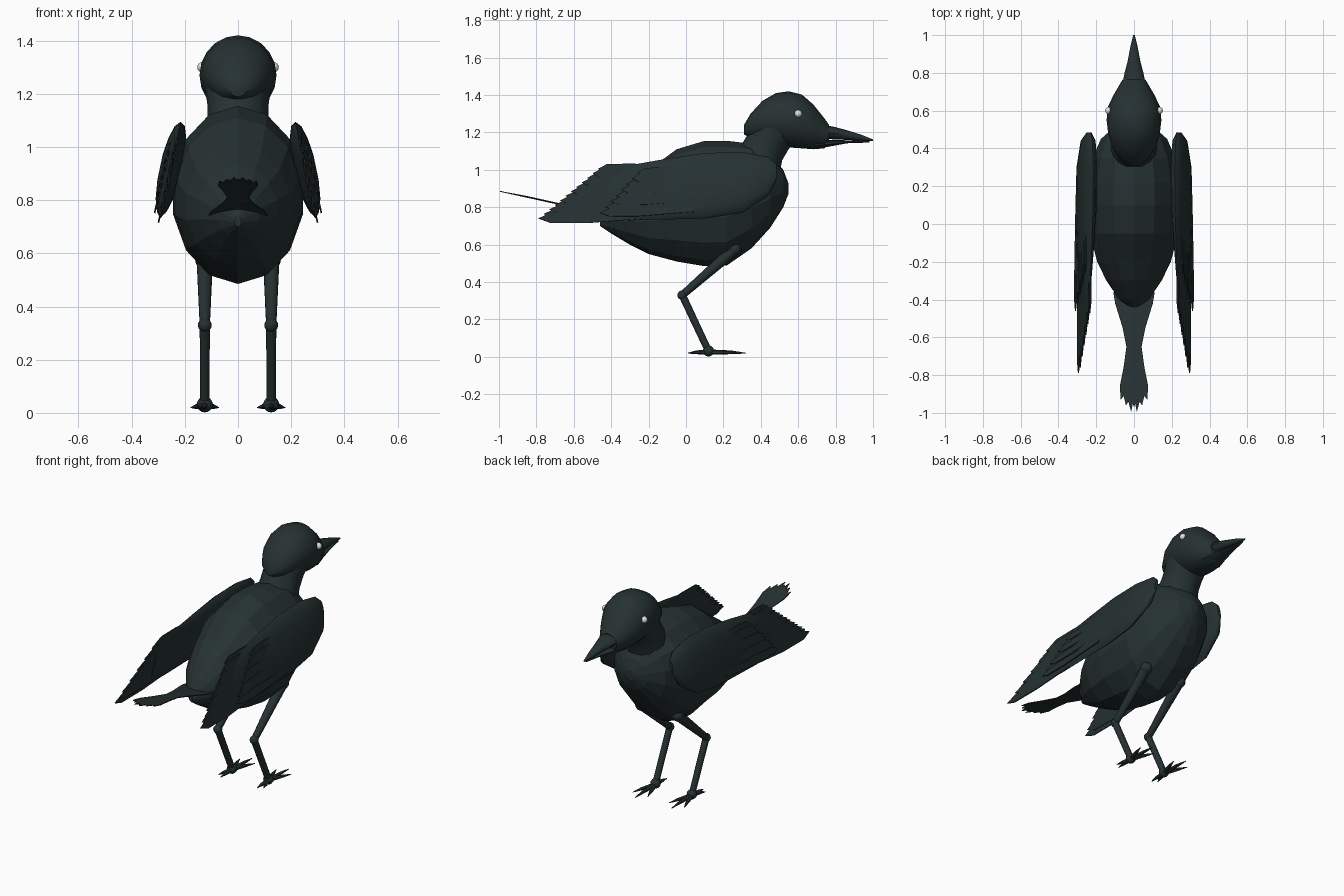
import bpy, bmesh, math
from mathutils import Vector

if "Cube" in bpy.data.objects:
    bpy.data.objects.remove(bpy.data.objects["Cube"])


def material(name, col):
    m = bpy.data.materials.new(name)
    m.diffuse_color = (*col, 1)
    m.use_nodes = True
    m.node_tree.nodes["Principled BSDF"].inputs["Base Color"].default_value = m.diffuse_color
    return m


PLUMAGE = material("dark plumage", (0.019, 0.031, 0.031))
EYE = material("eye white", (0.75, 0.75, 0.75))


def finish(bm, name, mat=PLUMAGE, smooth=None, mirror=False, thick=0):
    bmesh.ops.recalc_face_normals(bm, faces=bm.faces)
    me = bpy.data.meshes.new(name)
    bm.to_mesh(me)
    bm.free()
    me.materials.append(mat)
    ob = bpy.data.objects.new(name, me)
    bpy.context.collection.objects.link(ob)
    if smooth:
        bpy.ops.object.select_all(action='DESELECT')
        ob.select_set(True)
        bpy.context.view_layer.objects.active = ob
        bpy.ops.object.shade_smooth_by_angle(angle=math.radians(smooth))
    if thick:
        s = ob.modifiers.new("thickness", 'SOLIDIFY')
        s.thickness, s.offset = thick, 0
    if mirror:
        ob.modifiers.new("mirror", 'MIRROR')
    return ob


def skin(bm, rings):
    """Bridge equal-length rings of points and cap both ends."""
    vs = [[bm.verts.new(p) for p in r] for r in rings]
    n = len(vs[0])
    for a, b in zip(vs, vs[1:]):
        for i in range(n):
            bm.faces.new((a[i], a[(i + 1) % n], b[(i + 1) % n], b[i]))
    bm.faces.new(vs[0])
    bm.faces.new(vs[-1])


def loft(name, stations, sides, x_of=lambda z: 0, **kw):
    """Elliptic sections along y: (y, bottom z, top z, half width)."""
    rings = []
    for y, zb, zt, w in stations:
        ring = []
        for i in range(sides):
            a = math.tau * i / sides
            z = (zb + zt) / 2 + (zt - zb) / 2 * math.cos(a)
            ring.append((x_of(z) + w * math.sin(a), y, z))
        rings.append(ring)
    bm = bmesh.new()
    skin(bm, rings)
    return finish(bm, name, **kw)


def tube(bm, pts, sides=10):
    """Round tube through (point, radius) pairs."""
    d = (Vector(pts[-1][0]) - Vector(pts[0][0])).normalized()
    u = d.cross(Vector((1, 0, 0))).normalized()
    v = d.cross(u)
    skin(bm, [[Vector(p) + r * (u * math.cos(math.tau * i / sides) + v * math.sin(math.tau * i / sides))
               for i in range(sides)] for p, r in pts])


def ball(bm, centre, r, seg=12):
    g = bmesh.ops.create_uvsphere(bm, u_segments=seg, v_segments=8, radius=r)
    bmesh.ops.translate(bm, verts=g["verts"], vec=centre)


# Body: faceted egg with a pointed rump
loft("body", [(-.46, .70, .74, .012), (-.40, .66, .83, .08), (-.30, .60, .93, .15),
              (-.20, .55, 1.0, .20), (-.05, .51, 1.11, .24), (.10, .485, 1.155, .25),
              (.22, .49, 1.155, .25), (.35, .58, 1.14, .225), (.45, .69, 1.09, .18),
              (.52, .80, 1.0, .10), (.547, .87, .93, .025)], 14)

# Neck
bm = bmesh.new()
tube(bm, [((0, .38, 1.02), .13), ((0, .41, 1.10), .115), ((0, .445, 1.16), .115), ((0, .48, 1.23), .125)], 16)
finish(bm, "neck", smooth=40)

# Head
loft("head", [(.31, 1.19, 1.24, .03), (.345, 1.17, 1.30, .078), (.41, 1.155, 1.37, .117),
              (.48, 1.14, 1.41, .137), (.55, 1.12, 1.42, .145), (.62, 1.115, 1.402, .138),
              (.68, 1.11, 1.35, .11), (.74, 1.115, 1.275, .075), (.765, 1.14, 1.24, .06)],
     20, smooth=35)

# Beak halves
loft("upper_beak", [(.74, 1.165, 1.24, .062), (.80, 1.163, 1.228, .05), (.86, 1.16, 1.212, .034),
                    (.94, 1.155, 1.187, .019), (1.0, 1.155, 1.163, .004)], 12, smooth=40)
loft("lower_beak", [(.69, 1.112, 1.165, .07), (.77, 1.125, 1.16, .048), (.86, 1.142, 1.158, .03),
                    (.98, 1.146, 1.155, .006)], 10, smooth=40)

# Eyes
bm = bmesh.new()
ball(bm, (.133, .60, 1.30), .02)
finish(bm, "eyes", mat=EYE, smooth=60, mirror=True)


# Wings lean outward toward the lower edge
def wing_x(z):
    return .225 + (1.05 - z) * .21


loft("wing", [(.485, .95, 1.03, .01), (.44, .86, 1.07, .033), (.30, .77, 1.095, .043),
              (.10, .74, 1.09, .043), (-.10, .735, 1.06, .033), (-.30, .73, 1.025, .018),
              (-.45, .74, .98, .006)], 14, x_of=wing_x, smooth=40, mirror=True)


def feather_row(name, roots, tips, count, width, out):
    """Overlapping blades fanned between two root points and two tip points."""
    bm = bmesh.new()
    for i in range(count):
        t = i / (count - 1)
        a = Vector(roots[0]).lerp(Vector(roots[1]), t)
        b = Vector(tips[0]).lerp(Vector(tips[1]), t)
        d = b - a
        n = Vector((-d.y, d.x)).normalized() * width
        shape = [(0, .5), (.6, 1), (.9, .8), (1, 0), (.9, -.8), (.6, -1), (0, -.5)]
        pts = [a + d * u + n * w for u, w in shape]
        lift = out + .004 * (i % 2)
        bm.faces.new([bm.verts.new((wing_x(p.y) + lift, p.x, p.y)) for p in pts])
    finish(bm, name, mirror=True, thick=.006)


feather_row("flight_feathers", [(0, .99), (-.12, .765)], [(-.47, 1.005), (-.79, .74)], 12, .034, 0)
feather_row("covert_feathers", [(.1, 1.0), (.05, .79)], [(-.26, .985), (-.46, .77)], 8, .026, .022)

# Tail: thin sheet pinched in the middle, ragged at the end
def tail_z(y):
    return .75 + (-.38 - y) * .22


side = [(.11, -.36), (.10, -.42), (.06, -.55), (.04, -.65), (.055, -.76), (.075, -.86),
        (.07, -.93), (.055, -.91), (.043, -.96), (.03, -.94), (.015, -.995), (.006, -.95)]
bm = bmesh.new()
rows = [[bm.verts.new((x, y, tail_z(y))) for x, y in side],
        [bm.verts.new((0, y, tail_z(y) + .004)) for _, y in side[:6]] + [bm.verts.new((0, -.97, tail_z(-.97)))]]
edge, mid = rows
for i in range(5):
    bm.faces.new((edge[i], edge[i + 1], mid[i + 1], mid[i]))
bm.faces.new(edge[5:] + [mid[6], mid[5]])
finish(bm, "tail", mirror=True, thick=.005)

# Legs: hip, backward knee and ankle joints
X = .125
hip, knee, ankle = (X, .26, .575), (X, -.02, .33), (X, .12, .032)
bm = bmesh.new()
tube(bm, [(hip, .032), (knee, .02)])
tube(bm, [(knee, .02), (ankle, .019)])
for p, r in ((hip, .036), (knee, .026), (ankle, .03)):
    ball(bm, p, r)
finish(bm, "legs", smooth=40, mirror=True)

# Feet: three spread toes forward and one behind
bm = bmesh.new()
for dx, ty in ((0, .32), (.052, .27), (-.052, .27), (.03, .03), (0, .01)):
    tip = Vector((X + dx, ty, .02))
    base = Vector((X, .12, .026))
    tube(bm, [(base, .014), (base.lerp(tip, .6) + Vector((0, 0, .002)), .010), (tip, .002)], 6)
finish(bm, "toes", mirror=True)
